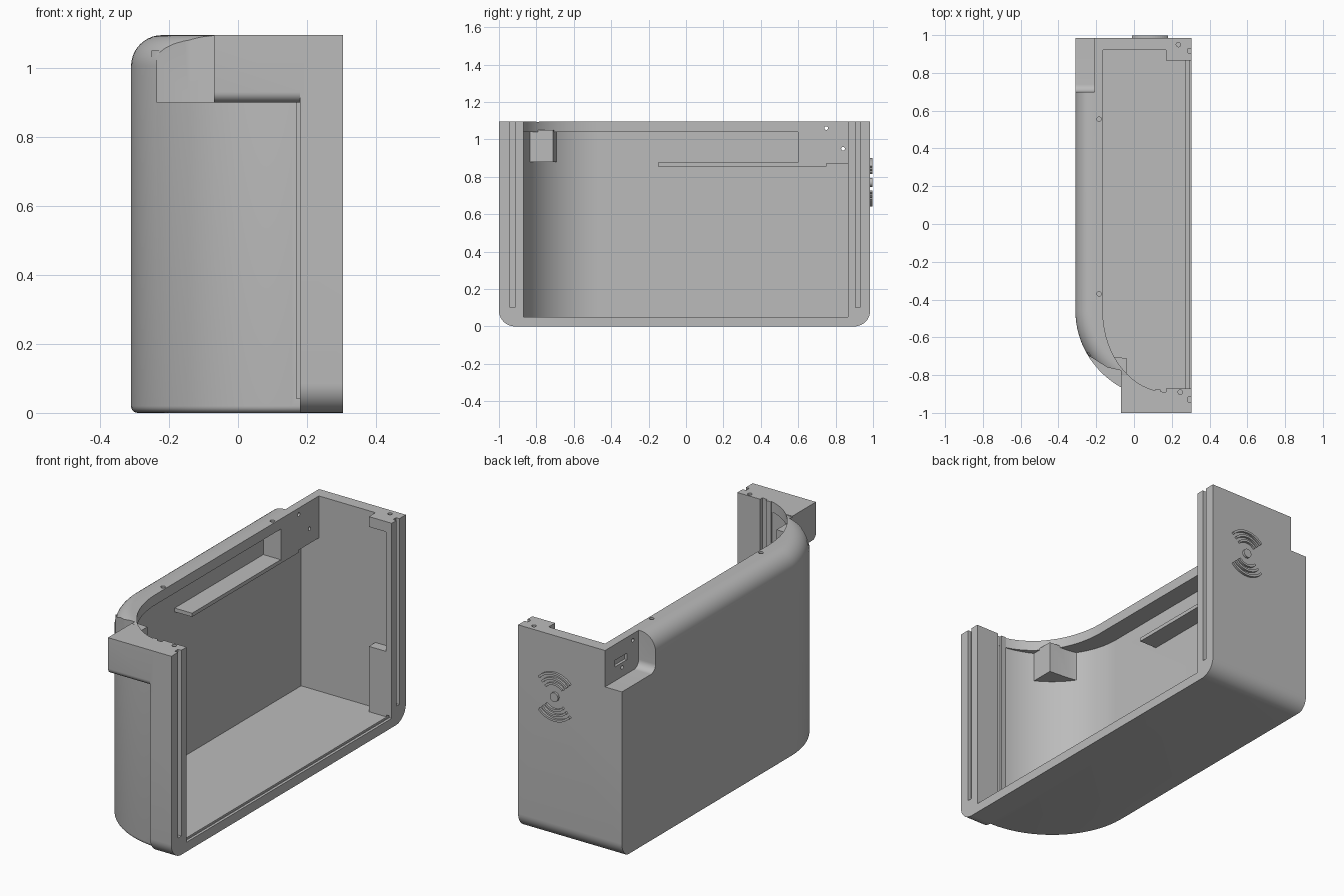
import bpy, bmesh, math
from mathutils import Vector

cube = bpy.data.objects.get("Cube")
if cube:
    bpy.data.objects.remove(cube, do_unlink=True)

grey = bpy.data.materials.new("plain grey")
grey.use_nodes = True
COLOUR = (0.5, 0.5, 0.5, 1)
grey.diffuse_color = COLOUR
grey.node_tree.nodes["Principled BSDF"].inputs["Base Color"].default_value = COLOUR

HEIGHT, BACK, FRONT, SIDE = 1.095, 0.985, -1.0, 0.305


def loft(name, rings):
    """Closed solid through rings of equal point count."""
    bm = bmesh.new()
    loops = [[bm.verts.new(p) for p in ring] for ring in rings]
    n = len(loops[0])
    for a, b in zip(loops, loops[1:]):
        for i in range(n):
            bm.faces.new((a[i], a[(i + 1) % n], b[(i + 1) % n], b[i]))
    bm.faces.new(loops[0])
    bm.faces.new(loops[-1])
    bmesh.ops.recalc_face_normals(bm, faces=bm.faces)
    mesh = bpy.data.meshes.new(name)
    bm.to_mesh(mesh)
    bm.free()
    mesh.materials.append(grey)
    ob = bpy.data.objects.new(name, mesh)
    bpy.context.collection.objects.link(ob)
    return ob


def prism(name, pts, axis, lo, hi):
    """Extrude a 2D profile along one axis."""
    def place(p, t):
        c = list(p)
        c.insert("xyz".index(axis), t)
        return Vector(c)
    return loft(name, [[place(p, t) for p in pts] for t in (lo, hi)])


def box(name, x, y, z):
    return prism(name, [(x[0], y[0]), (x[1], y[0]), (x[1], y[1]), (x[0], y[1])], "z", *z)


def arc(cx, cy, rx, ry, a0, a1, n):
    return [(cx + rx * math.cos(math.radians(a0 + (a1 - a0) * i / n)),
             cy + ry * math.sin(math.radians(a0 + (a1 - a0) * i / n))) for i in range(n + 1)]


def u_shape(y0, y1, z0, r0, r1, top=1.3):
    """Side profile with rounded lower corners."""
    return ([(y0, top)] + arc(y0 + r0, z0 + r0, r0, r0, 180, 270, 10)
            + arc(y1 - r1, z0 + r1, r1, r1, 270, 360, 10) + [(y1, top)])


def plan(rx, ry, back, x_end):
    """Straight left wall running into a curved front."""
    return ([(x_end, back), (0.18 - rx, back)] + arc(0.18, -0.46, rx, ry, 180, 270, 32)
            + [(x_end, -0.46 - ry)])


def combine(target, tool, op):
    mod = target.modifiers.new(op, "BOOLEAN")
    mod.operation, mod.solver, mod.object = op, "EXACT", tool
    bpy.context.view_layer.objects.active = target
    bpy.ops.object.modifier_apply(modifier=mod.name)
    bpy.data.objects.remove(tool, do_unlink=True)


# Outer shell with rounded top and bottom rims
levels = [(0.02 - 0.02 * s, 0.02 - 0.02 * c) for c, s in arc(0, 0, 1, 1, 0, 90, 5)]
levels = [(0.02 * (1 - math.sin(t * math.pi / 10)), 0.02 * (1 - math.cos(t * math.pi / 10)))
          for t in range(6)]
levels += [(0.09 * (1 - c), HEIGHT - 0.09 + 0.09 * s) for c, s in arc(0, 0, 1, 1, 0, 90, 10)]
body = loft("housing", [[(x, y, z) for x, y in plan(0.49 - d, 0.47 - d, BACK, 0.29)]
                        for d, z in levels])

# Flange plate and front block
combine(body, box("flange_plate", (0.18, SIDE), (FRONT, BACK), (0, HEIGHT)), "UNION")
block = [(-0.8, HEIGHT), (-0.8, 0.9)] + arc(-0.97, 0.93, 0.03, 0.03, 270, 180, 6) + [(FRONT, HEIGHT)]
combine(body, prism("front_block", block, "x", -0.07, 0.2), "UNION")
combine(body, prism("envelope", u_shape(FRONT, BACK, 0, 0.085, 0.085), "x", -1, 1), "INTERSECT")

# Cavity, narrower at the top lip, and side opening
combine(body, prism("cavity", plan(0.45, 0.43, 0.92, 0.27), "z", 0.05, 1.04), "DIFFERENCE")
combine(body, prism("lip_opening", plan(0.345, 0.43, 0.92, 0.27), "z", 1.03, 1.3), "DIFFERENCE")
combine(body, box("side_opening", (0.2, 0.5), (-0.87, 0.865), (0.05, 1.3)), "DIFFERENCE")

# Inner shelf, socket housing and posts
for name, x, y, z in [
        ("shelf", (-0.28, -0.167), (-0.15, 0.75), (0.855, 0.875)),
        ("socket_housing", (-0.28, -0.165), (0.6, 0.94), (0.87, 1.05)),
        ("lower_post", (0.17, 0.28), (0.865, 0.94), (0.04, 0.4)),
        ("upper_post", (0.17, 0.28), (0.865, 0.94), (1.04, HEIGHT)),
        ("front_post", (0.17, 0.28), (-0.95, -0.87), (0.04, HEIGHT)),
        ("front_rib", (0.11, 0.14), (-0.9, -0.875), (0.04, HEIGHT))]:
    combine(body, box(name, x, y, z), "UNION")
pocket_wall = [(-0.25, -0.68), (-0.16, -0.7), (-0.04, -0.71), (-0.04, -0.85), (-0.1, -0.82)]
combine(body, prism("pocket_wall", pocket_wall, "z", 0.88, 1.05), "UNION")

# Rounded notch at the back corner
combine(body, prism("back_notch", u_shape(0.7, 1.2, 0.9, 0.04, 0.01), "x", -0.5, -0.21), "DIFFERENCE")
combine(body, box("socket_slot", (-0.3, -0.195), (0.8, 0.9), (0.975, 1.01)), "DIFFERENCE")

# Curved grip pocket at the front corner
pocket = [(-0.235, -0.7), (-0.14, -0.76), (-0.07, -0.775), (-0.07, -1.1), (-0.235, -1.1)]
combine(body, prism("grip_pocket", pocket, "z", 0.9, 1.3), "DIFFERENCE")

# Seal grooves in the flange
combine(body, box("front_groove", (0.285, 0.4), (-0.942, -0.915), (0.1, 1.3)), "DIFFERENCE")
combine(body, box("back_groove", (0.285, 0.4), (0.905, 0.93), (0.1, 1.3)), "DIFFERENCE")
combine(body, box("floor_groove", (0.275, 0.29), (-0.9, 0.89), (0.04, 0.06)), "DIFFERENCE")

# Screw holes in the top rim and through the walls
for x, y in [(-0.185, 0.555), (-0.185, -0.37), (0.235, 0.95), (0.245, -0.89)]:
    combine(body, prism("screw_hole", arc(x, y, 0.012, 0.012, 0, 337.5, 15), "z", 1.05, 1.2), "DIFFERENCE")
for y, z in [(0.75, 1.06), (0.84, 0.95)]:
    combine(body, prism("socket_hole", arc(y, z, 0.01, 0.01, 0, 337.5, 15), "x", -0.4, -0.1), "DIFFERENCE")

bpy.ops.object.select_all(action="DESELECT")
body.select_set(True)
bpy.context.view_layer.objects.active = body
bpy.ops.object.shade_smooth_by_angle(angle=math.radians(30))

# Raised dot and concentric ridges on the back wall
CX, CZ = 0.085, 0.77
prism("raised_dot", arc(CX, CZ, 0.024, 0.024, 0, 348, 29), "y", BACK - 0.01, 0.997)
for r in (0.07, 0.097, 0.124):
    for mid in (90, 270):
        ridge = (arc(CX, CZ, r + 0.006, r + 0.006, mid - 47, mid + 47, 16)
                 + arc(CX, CZ, r - 0.006, r - 0.006, mid + 47, mid - 47, 16))
        prism("raised_ridge", ridge, "y", BACK - 0.01, 0.997)
